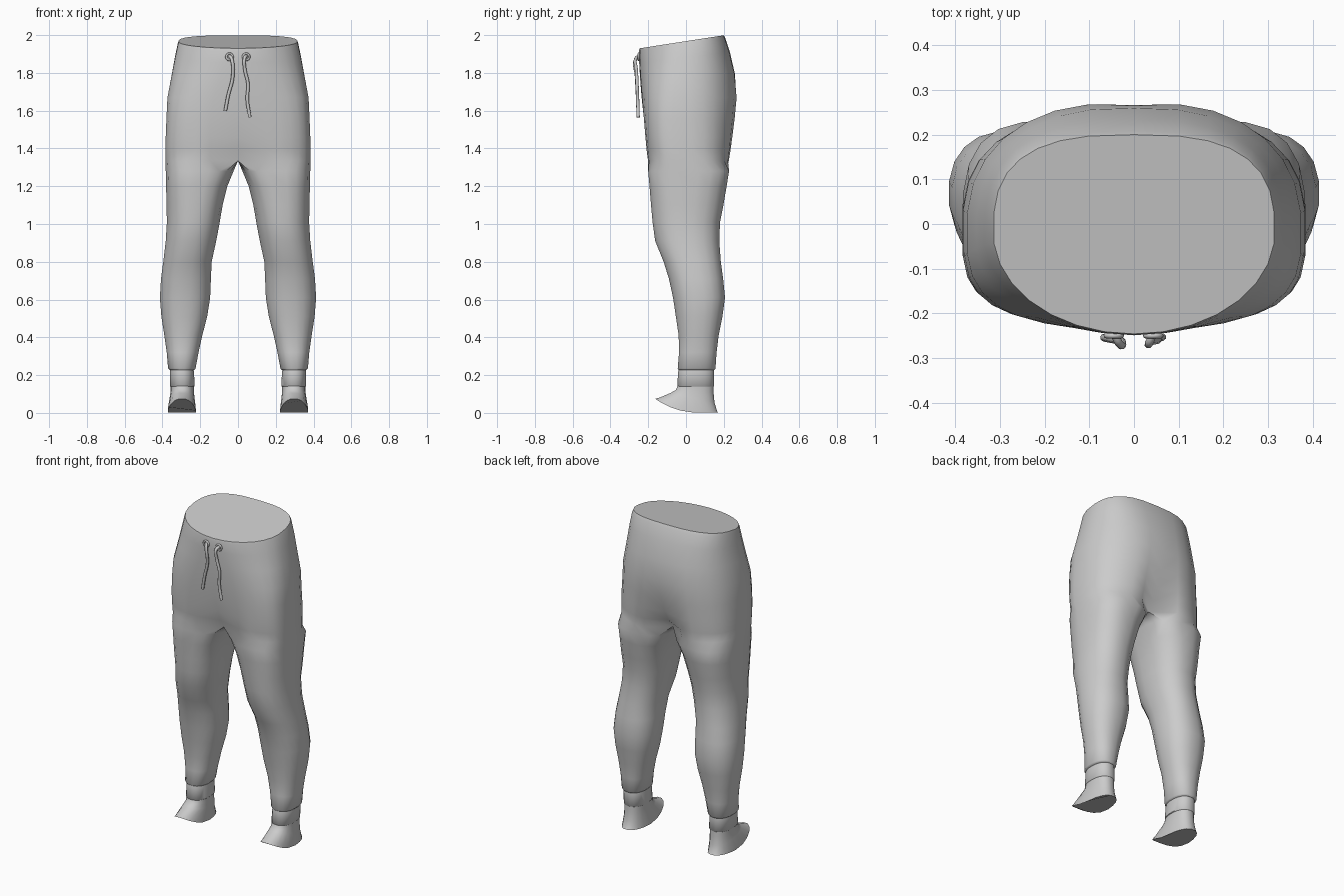
import bpy, bmesh
from math import sin, cos, pi, exp, copysign

if "Cube" in bpy.data.objects:
    bpy.data.objects.remove(bpy.data.objects["Cube"])

N, OUTER = 20, 16   # points per leg ring; the first 16 run front-outside-back


def spow(v, n):
    return copysign(abs(v) ** (2 / n), v)


def ring(xi, xo, yf, yb, z, nf=2.3, nb=2.3, tilt=0, curl=0):
    """Closed rounded section between inner/outer x and front/back y."""
    cx, cy, a, b = (xi + xo) / 2, (yf + yb) / 2, (xo - xi) / 2, (yb - yf) / 2
    pts = []
    for i in range(N):
        t = -0.75 * pi + 2 * pi * i / N
        n = nf if sin(t) < 0 else nb
        y = cy + b * spow(sin(t), n)
        pts.append((cx + a * spow(cos(t), n), y,
                    z + tilt * (y - cy) + curl * max(0, 0.05 - y) ** 2))
    return pts


def hip_ring(z, xo, yf, yb, nf, nb, tilt=0, dip_f=0, dip_b=0):
    """Half section of the hips, closed along x = 0 by inner points."""
    cy, pts = -0.02, []
    for i in range(OUTER):
        t = -pi / 2 + pi * i / (OUTER - 1)
        front = sin(t) < 0
        n = nf if front else nb
        x = xo * spow(max(cos(t), 0), n) if 0 < i < OUTER - 1 else 0
        dip = (dip_f if front else dip_b) * exp(-(x / 0.08) ** 2)
        y = cy + (cy - yf if front else yb - cy) * spow(sin(t), n) * (1 - dip)
        pts.append((x, y, z + tilt * (y - cy)))
    y0, y1 = pts[OUTER - 1][1], pts[0][1]
    m = N - OUTER + 1
    for k in range(1, m):
        pts.append((0, y0 + (y1 - y0) * k / m, z))
    return pts


def loft(name, rings, open_rings=0):
    """Skin the rings, cap both ends and mirror to the other leg."""
    bm = bmesh.new()
    vs = [[bm.verts.new(p) for p in r] for r in rings]
    for k in range(len(vs) - 1):
        for j in range(OUTER - 1 if k < open_rings else N):
            q = (j + 1) % N
            bm.faces.new((vs[k][j], vs[k + 1][j], vs[k + 1][q], vs[k][q]))
    bm.faces.new(vs[0][:OUTER] if open_rings else vs[0])
    bm.faces.new(vs[-1][::-1])
    bmesh.ops.delete(bm, geom=[v for v in bm.verts if not v.link_faces], context='VERTS')
    bmesh.ops.recalc_face_normals(bm, faces=bm.faces)
    me = bpy.data.meshes.new(name)
    bm.to_mesh(me)
    ob = bpy.data.objects.new(name, me)
    bpy.context.collection.objects.link(ob)
    smooth(ob)
    mod = ob.modifiers.new("Mirror", 'MIRROR')
    mod.merge_threshold = 0.0005
    return ob


def smooth(ob):
    bpy.ops.object.select_all(action='DESELECT')
    ob.select_set(True)
    bpy.context.view_layer.objects.active = ob
    bpy.ops.object.shade_smooth_by_angle(angle=0.9)


# Trousers: hips, then legs down to the hem
hips = [
    hip_ring(1.965, 0.315, -0.246, 0.200, 2.0, 2.8, 0.155),
    hip_ring(1.950, 0.320, -0.249, 0.208, 2.0, 2.8, 0.15),
    hip_ring(1.880, 0.335, -0.248, 0.233, 2.1, 2.6, 0.11),
    hip_ring(1.780, 0.354, -0.243, 0.262, 2.4, 2.4, 0.05, 0, 0.01),
    hip_ring(1.670, 0.375, -0.235, 0.275, 2.9, 2.4, 0, 0, 0.03),
    hip_ring(1.560, 0.380, -0.226, 0.266, 3.3, 2.5, 0, 0.03, 0.07),
    hip_ring(1.460, 0.384, -0.218, 0.254, 3.4, 2.7, 0, 0.10, 0.16),
    hip_ring(1.390, 0.385, -0.212, 0.246, 3.3, 2.8, 0, 0.20, 0.27),
    hip_ring(1.335, 0.385, -0.206, 0.238, 3.2, 2.9, 0, 0.35, 0.42),
]
legs = [ring(*r) for r in [
    (0.022, 0.384, -0.202, 0.230, 1.28, 2.9, 2.7),
    (0.055, 0.382, -0.195, 0.217, 1.20, 2.7, 2.5),
    (0.080, 0.380, -0.187, 0.200, 1.10, 2.5, 2.4),
    (0.095, 0.378, -0.179, 0.182, 1.01),
    (0.114, 0.384, -0.165, 0.178, 0.91),
    (0.138, 0.397, -0.120, 0.186, 0.80),
    (0.142, 0.409, -0.092, 0.198, 0.71),
    (0.146, 0.415, -0.070, 0.208, 0.61),
    (0.162, 0.407, -0.055, 0.194, 0.51),
    (0.188, 0.391, -0.040, 0.174, 0.41),
    (0.208, 0.378, -0.038, 0.163, 0.32),
    (0.224, 0.371, -0.045, 0.157, 0.235),
    (0.232, 0.362, -0.039, 0.150, 0.226),
]]
loft("trousers", hips + legs, open_rings=len(hips) - 1)

# Ankle cuffs
loft("cuff", [ring(*r) for r in [
    (0.236, 0.358, -0.038, 0.147, 0.24),
    (0.232, 0.361, -0.043, 0.149, 0.215),
    (0.229, 0.361, -0.047, 0.149, 0.142),
    (0.235, 0.355, -0.042, 0.144, 0.137)]])

# Feet with the toe curling upwards
loft("foot", [
    ring(0.233, 0.357, -0.045, 0.146, 0.145),
    ring(0.233, 0.357, -0.055, 0.147, 0.115, tilt=-0.06),
    ring(0.230, 0.362, -0.085, 0.152, 0.080, tilt=-0.21),
    ring(0.224, 0.370, -0.140, 0.166, 0.028, tilt=-0.12, curl=1.0),
    ring(0.222, 0.372, -0.165, 0.172, 0.002, curl=1.6)])

# Drawstrings and eyelets
paths = {
    "left_drawstring": [(-0.045, -0.245, 1.89), (-0.034, -0.266, 1.875), (-0.028, -0.262, 1.78),
                        (-0.052, -0.257, 1.68), (-0.067, -0.254, 1.60)],
    "right_drawstring": [(0.043, -0.245, 1.89), (0.034, -0.266, 1.875), (0.036, -0.263, 1.82),
                         (0.053, -0.259, 1.74), (0.049, -0.256, 1.66), (0.063, -0.253, 1.565)],
}
for name, pts in paths.items():
    cu = bpy.data.curves.new(name, 'CURVE')
    cu.dimensions = '3D'
    cu.bevel_depth, cu.bevel_resolution, cu.resolution_u = 0.009, 2, 5
    cu.use_fill_caps = True
    sp = cu.splines.new('BEZIER')
    sp.bezier_points.add(len(pts) - 1)
    for bp, p in zip(sp.bezier_points, pts):
        bp.co = p
        bp.handle_left_type = bp.handle_right_type = 'AUTO'
    bpy.context.collection.objects.link(bpy.data.objects.new(name, cu))
    bpy.ops.mesh.primitive_torus_add(location=(pts[0][0], -0.25, 1.885), rotation=(pi / 2, 0, 0),
                                     major_radius=0.017, minor_radius=0.006,
                                     major_segments=16, minor_segments=8)
    bpy.context.object.name = name.replace("drawstring", "eyelet")
    smooth(bpy.context.object)
